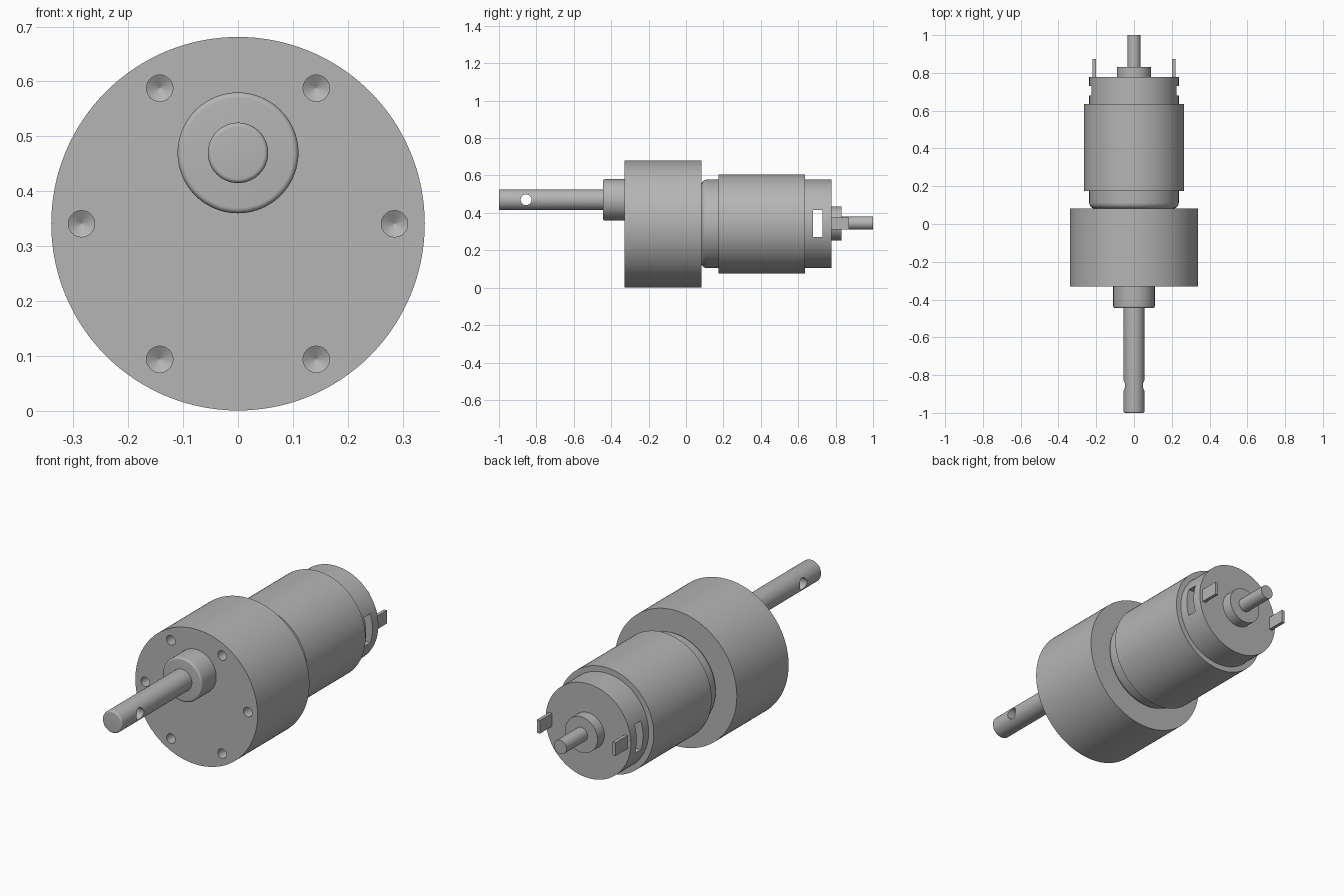
import bpy, bmesh, math

if "Cube" in bpy.data.objects:
    bpy.data.objects.remove(bpy.data.objects["Cube"])

GREY = (0.46, 0.46, 0.46, 1)
steel = bpy.data.materials.new("grey metal")
steel.use_nodes = True
steel.diffuse_color = GREY
steel.node_tree.nodes["Principled BSDF"].inputs["Base Color"].default_value = GREY


def finish(name, bm):
    bmesh.ops.recalc_face_normals(bm, faces=bm.faces)
    mesh = bpy.data.meshes.new(name)
    bm.to_mesh(mesh)
    bm.free()
    mesh.materials.append(steel)
    obj = bpy.data.objects.new(name, mesh)
    bpy.context.collection.objects.link(obj)
    return obj


def turned(name, profile, z, x=0, sides=96):
    """Solid of revolution along y from (y, radius) points."""
    bm = bmesh.new()
    rings = []
    for y, r in profile:
        angles = [math.tau * i / sides for i in range(sides)]
        rings.append([bm.verts.new((x + r * math.cos(a), y, z + r * math.sin(a))) for a in angles])
    for a, b in zip(rings, rings[1:]):
        for i in range(sides):
            j = (i + 1) % sides
            bm.faces.new((a[i], a[j], b[j], b[i]))
    bm.faces.new(rings[0])
    bm.faces.new(rings[-1])
    return finish(name, bm)


def box(name, centre, size):
    bm = bmesh.new()
    bmesh.ops.create_cube(bm, size=1)
    bmesh.ops.scale(bm, vec=size, verts=bm.verts)
    bmesh.ops.translate(bm, vec=centre, verts=bm.verts)
    return finish(name, bm)


def rounded_start(y, r, bevel, steps=6):
    """Quarter-round profile rising from the end face to the full radius."""
    arc = [math.pi / 2 * i / steps for i in range(steps + 1)]
    return [(y + bevel * (1 - math.sin(a)), r - bevel * (1 - math.cos(a))) for a in reversed(arc)]


def cut(obj, cutters):
    for cutter in cutters:
        cutter.hide_render = True
        mod = obj.modifiers.new("cut", 'BOOLEAN')
        mod.operation = 'DIFFERENCE'
        mod.solver = 'EXACT'
        mod.object = cutter
    bpy.context.view_layer.update()
    graph = bpy.context.evaluated_depsgraph_get()
    result = bpy.data.meshes.new_from_object(obj.evaluated_get(graph))
    obj.modifiers.clear()
    obj.data = result
    for cutter in cutters:
        bpy.data.objects.remove(cutter)


AXIS = 0.341   # gearbox and motor centre height
OUT = 0.47     # offset output shaft height
parts = []

# Gearbox with six drilled mounting holes
gearbox = turned("gearbox", [(-0.33, 0.34), (0.082, 0.34)], AXIS, sides=128)
drills = []
for k in range(6):
    a = math.tau * k / 6
    drills.append(turned("drill", [(-0.4, 0.024), (-0.25, 0.024), (-0.236, 0.0005)],
                         AXIS + 0.285 * math.sin(a), 0.285 * math.cos(a), 32))
cut(gearbox, drills)
parts.append(gearbox)

# Output boss and cross-drilled shaft
parts.append(turned("output_boss", rounded_start(-0.445, 0.11, 0.01) + [(-0.325, 0.11)], OUT))
shaft = turned("output_shaft", rounded_start(-1, 0.055, 0.008) + [(-0.44, 0.055)], OUT, sides=64)
pin = turned("pin_drill", [(-0.2, 0.029), (0.2, 0.029)], 0, sides=32)
pin.rotation_euler.z = math.pi / 2
pin.location = (0, -0.855, OUT)
cut(shaft, [pin])
parts.append(shaft)

# Motor: rounded front can, outer sleeve, slotted rear can
parts.append(turned("motor_front", rounded_start(0.081, 0.237, 0.032) + [(0.2, 0.237)], AXIS))
parts.append(turned("motor_sleeve", [(0.175, 0.265), (0.635, 0.265)], AXIS))
rear = turned("motor_rear", [(0.6, 0.237), (0.777, 0.237)], AXIS)
cut(rear, [box("slot", (0, 0.705, AXIS + 0.002), (1, 0.05, 0.145))])
parts.append(rear)

# Rear bearing and shaft stub
parts.append(turned("rear_bearing", [(0.77, 0.09), (0.832, 0.09)], AXIS + 0.002))
parts.append(turned("rear_shaft", [(0.82, 0.035), (1, 0.035)], AXIS + 0.004, sides=48))

# Terminal tabs
for side, x in (("left", 0.21), ("right", -0.21)):
    parts.append(box(side + "_terminal", (x, 0.82, AXIS + 0.002), (0.017, 0.105, 0.066)))

# Smooth round walls, crisp edges
bpy.ops.object.select_all(action='DESELECT')
for part in parts:
    part.select_set(True)
bpy.context.view_layer.objects.active = gearbox
bpy.ops.object.shade_smooth_by_angle(angle=math.radians(30))
